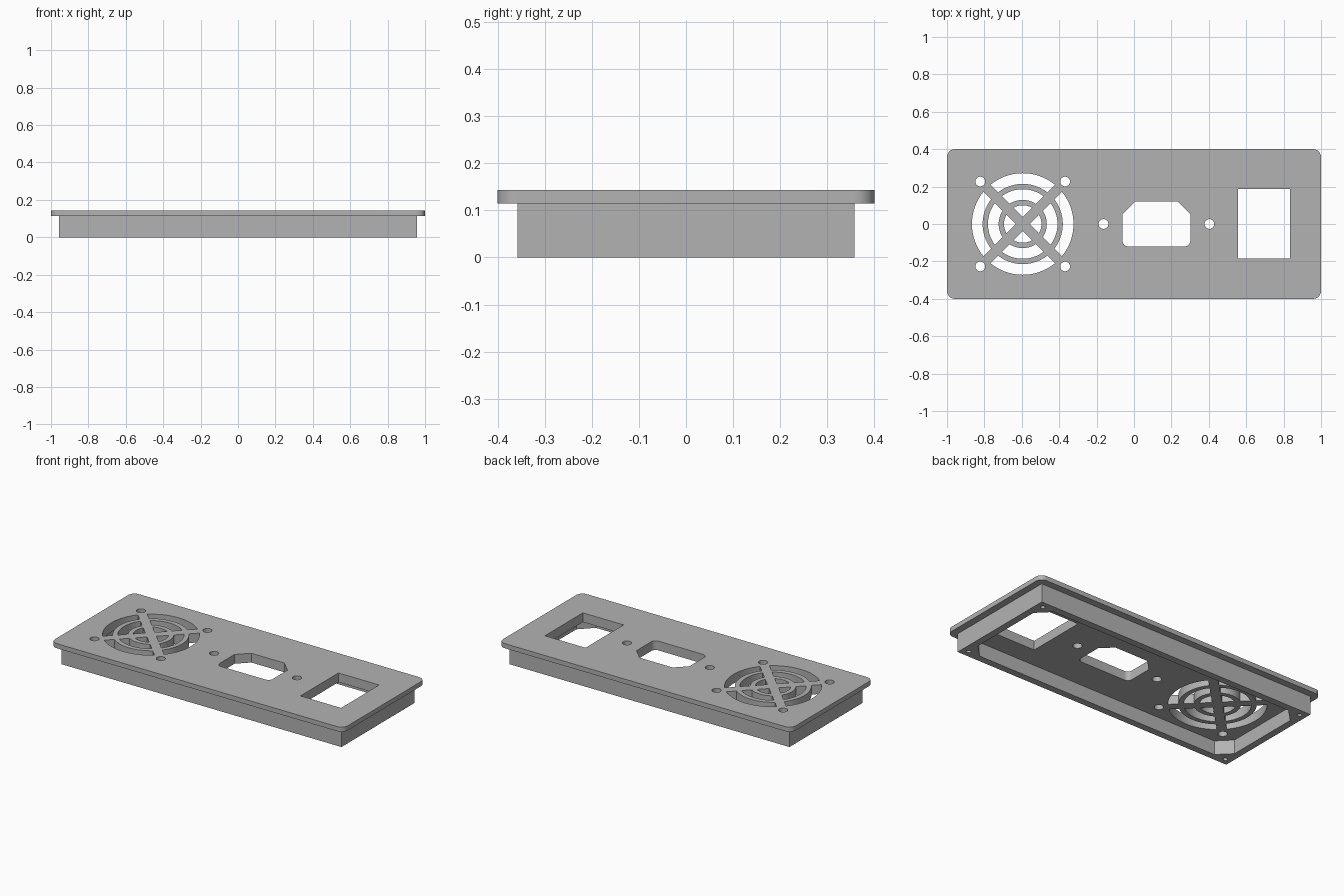
import bpy, bmesh
from math import cos, sin, asin, pi

cube = bpy.data.objects.get("Cube")
if cube:
    bpy.data.objects.remove(cube, do_unlink=True)

MM = 2 / 140          # panel is drawn on a millimetre grid
TOP, LIP, FLOOR = 10 * MM, 8 * MM, 6 * MM

grey = bpy.data.materials.new("panel grey")
grey.use_nodes = True
grey.diffuse_color = (0.45, 0.45, 0.45, 1)
grey.node_tree.nodes["Principled BSDF"].inputs["Base Color"].default_value = grey.diffuse_color


def prisms(name, outlines, z0, z1):
    """One object holding a vertical prism for each outline."""
    bm = bmesh.new()
    for pts in outlines:
        low = [bm.verts.new((x, y, z0)) for x, y in pts]
        high = [bm.verts.new((x, y, z1)) for x, y in pts]
        bm.faces.new(low[::-1])
        bm.faces.new(high)
        for i in range(len(pts)):
            j = (i + 1) % len(pts)
            bm.faces.new((low[i], low[j], high[j], high[i]))
    bmesh.ops.recalc_face_normals(bm, faces=bm.faces)
    mesh = bpy.data.meshes.new(name)
    bm.to_mesh(mesh)
    bm.free()
    mesh.materials.append(grey)
    obj = bpy.data.objects.new(name, mesh)
    bpy.context.collection.objects.link(obj)
    return obj


def arc(cx, cy, r, a0, a1, n):
    return [(cx + r * cos(a0 + (a1 - a0) * i / n), cy + r * sin(a0 + (a1 - a0) * i / n))
            for i in range(n + 1)]


def circle(cx, cy, r, n=32):
    return arc(cx, cy, r, 0, 2 * pi, n)[:-1]


def rect(x0, x1, y0, y1):
    return [(x0, y0), (x1, y0), (x1, y1), (x0, y1)]


def combine(target, other, operation):
    mod = target.modifiers.new(operation.lower(), "BOOLEAN")
    mod.operation, mod.solver, mod.object = operation, "EXACT", other
    other.hide_render = True
    bpy.ops.object.select_all(action="DESELECT")
    bpy.context.view_layer.objects.active = target
    target.select_set(True)
    bpy.ops.object.modifier_apply(modifier=mod.name)
    bpy.data.objects.remove(other, do_unlink=True)


# Flange with rounded corners, on a square skirt
r = 3 * MM
lip = []
for k, (sx, sy) in enumerate([(1, 1), (-1, 1), (-1, -1), (1, -1)]):
    lip += arc(sx * (1 - r), sy * (0.4 - r), r, k * pi / 2, (k + 1) * pi / 2, 10)
panel = prisms("vented_panel", [lip], LIP, TOP)
bx, by = 1 - 3 * MM, 0.4 - 3 * MM
combine(panel, prisms("skirt", [rect(-bx, bx, -by, by)], 0, LIP), "UNION")

# Hollow underside, leaving diagonal screw bosses in the corners
ix, iy, c = bx - 3 * MM, by - 3 * MM, 5.5 * MM
hollow = [(ix, -iy + c), (ix, iy - c), (ix - c, iy), (-ix + c, iy),
          (-ix, iy - c), (-ix, -iy + c), (-ix + c, -iy), (ix - c, -iy)]
combine(panel, prisms("hollow", [hollow], -0.05, FLOOR), "DIFFERENCE")

# Blind screw holes in the bosses
screws = [circle(sx * (bx - 0.042), sy * (by - 0.042), 0.013, 16)
          for sx in (-1, 1) for sy in (-1, 1)]
combine(panel, prisms("boss_holes", screws, -0.05, FLOOR), "DIFFERENCE")

# Fan grille: ring slots split by two diagonal ribs
fx, half = -0.595, 0.027
openings = []
for k in range(4):
    turn = k * pi / 2 - pi / 4
    for inner, outer in ((0, 7), (9, 13), (15, 19)):
        outer *= MM
        inner *= MM
        a = asin(half / outer)
        slot = arc(fx, 0, outer, turn + a, turn + pi / 2 - a, 20)
        if inner:
            a = asin(half / inner)
            slot += arc(fx, 0, inner, turn + pi / 2 - a, turn + a, 20)
        else:
            d = half * 2 ** 0.5
            slot.append((fx + d * cos(turn + pi / 4), d * sin(turn + pi / 4)))
        openings.append(slot)

# Fan mounting holes and socket mounting holes
openings += [circle(fx + sx * 0.227, sy * 0.227, 0.026) for sx in (-1, 1) for sy in (-1, 1)]
sock = 0.12
openings += [circle(sock + s * 0.283, 0, 0.026) for s in (-1, 1)]

# Power socket: chamfered top corners, rounded bottom corners
w, h, q = 0.181, 0.12, 0.03
openings.append([(sock + w, 0.053), (sock + w - 0.068, h), (sock - w + 0.068, h), (sock - w, 0.053)]
                + arc(sock - w + q, -h + q, q, pi, 1.5 * pi, 8)
                + arc(sock + w - q, -h + q, q, 1.5 * pi, 2 * pi, 8))

# Switch window
openings.append(rect(0.556, 0.834, -0.185, 0.186))
combine(panel, prisms("openings", openings, FLOOR - 0.03, TOP + 0.05), "DIFFERENCE")

bpy.ops.object.shade_smooth_by_angle(angle=pi / 6)
